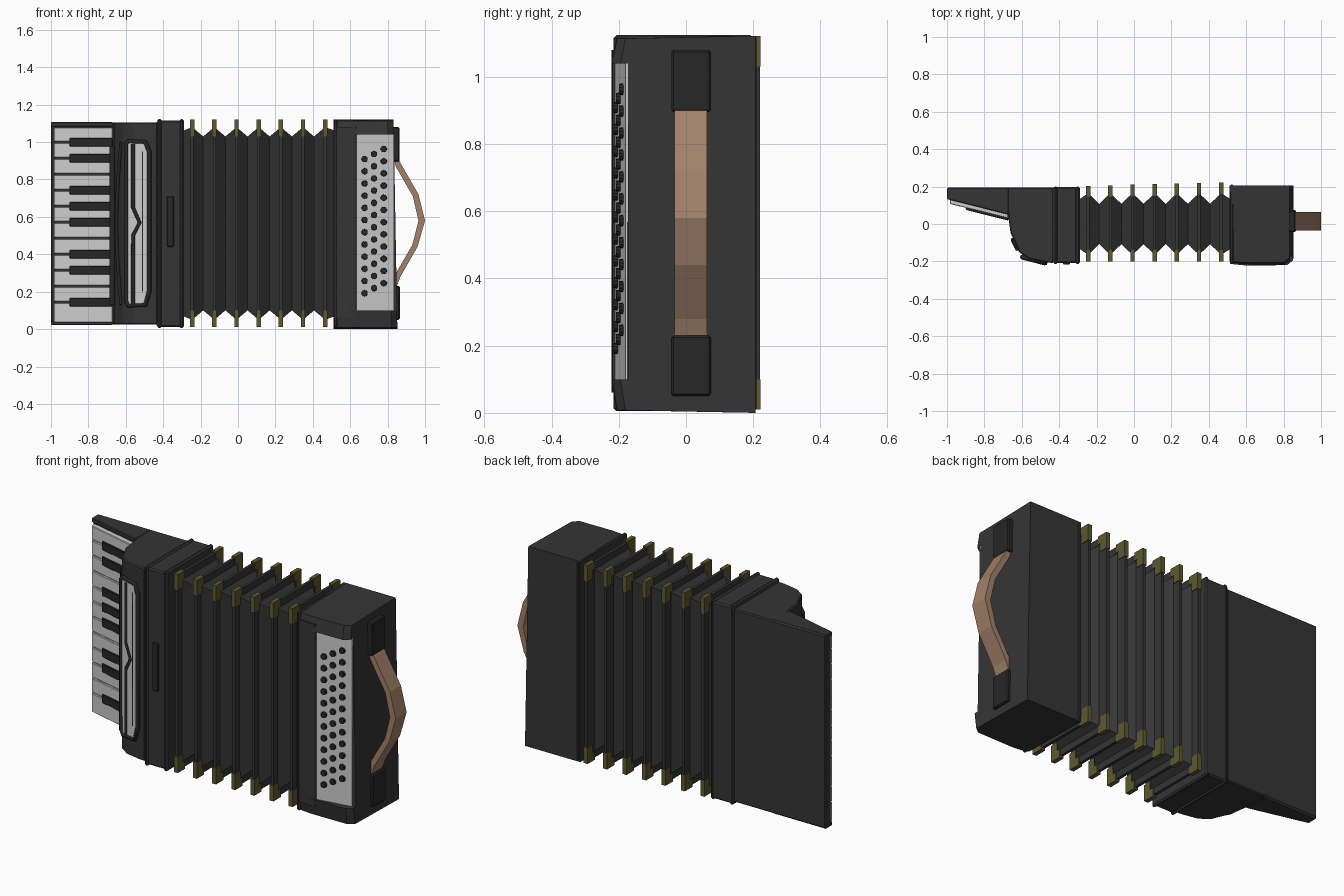
import bpy, bmesh, math
from mathutils import Matrix, Vector

if "Cube" in bpy.data.objects:
    bpy.data.objects.remove(bpy.data.objects["Cube"])


def material(name, r, g, b):
    m = bpy.data.materials.new(name)
    m.diffuse_color = (r, g, b, 1)
    m.use_nodes = True
    m.node_tree.nodes["Principled BSDF"].inputs["Base Color"].default_value = m.diffuse_color
    return m


BLACK = material("black_case", 0.035, 0.035, 0.035)
DARK = material("dark_trim", 0.02, 0.02, 0.02)
WHITE = material("ivory", 0.6, 0.6, 0.6)
GOLD = material("brass", 0.11, 0.1, 0.03)
LEATHER = material("leather", 0.36, 0.22, 0.14)


def finish(name, bm, mat, bevel=0):
    bmesh.ops.recalc_face_normals(bm, faces=bm.faces)
    me = bpy.data.meshes.new(name)
    bm.to_mesh(me)
    bm.free()
    me.materials.append(mat)
    ob = bpy.data.objects.new(name, me)
    bpy.context.collection.objects.link(ob)
    if bevel:
        mod = ob.modifiers.new("bevel", "BEVEL")
        mod.width = bevel
        mod.segments = 1
        mod.limit_method = "ANGLE"
    return ob


def prism(name, pts, axis, lo, hi, mat, bevel=0):
    """Extrude a flat outline along an axis; the outline uses the other two axes in order."""
    bm = bmesh.new()

    def place(p, h):
        return {"x": (h, p[0], p[1]), "y": (p[0], h, p[1]), "z": (p[0], p[1], h)}[axis]
    a = [bm.verts.new(place(p, lo)) for p in pts]
    b = [bm.verts.new(place(p, hi)) for p in pts]
    bm.faces.new(a)
    bm.faces.new(b[::-1])
    for i in range(len(pts)):
        j = (i + 1) % len(pts)
        bm.faces.new((a[i], a[j], b[j], b[i]))
    return finish(name, bm, mat, bevel)


def box(name, x, y, z, mat, bevel=0):
    return prism(name, [(x[0], y[0]), (x[1], y[0]), (x[1], y[1]), (x[0], y[1])], "z", *z, mat, bevel)


def tube(name, pts, radius, mat, closed):
    cu = bpy.data.curves.new(name, "CURVE")
    cu.dimensions = "3D"
    cu.bevel_depth = radius
    cu.bevel_resolution = 1
    sp = cu.splines.new("POLY")
    sp.points.add(len(pts) - 1)
    for p, q in zip(sp.points, pts):
        p.co = (*q, 1)
    sp.use_cyclic_u = closed
    cu.materials.append(mat)
    ob = bpy.data.objects.new(name, cu)
    bpy.context.collection.objects.link(ob)


# Treble case: keyboard slab and curved front block
prism("keyboard_case", [(-1, 0.195), (-0.43, 0.195), (-0.43, -0.208), (-0.47, -0.206), (-0.56, -0.188),
      (-0.615, -0.15), (-0.64, -0.09), (-0.66, -0.05), (-0.675, 0.065), (-1, 0.145)],
      "z", 0.025, 1.105, BLACK, 0.006)
for z in (0.022, 1.083):
    prism("keyboard_end_lip", [(-1, 0.19), (-1, 0.133), (-0.67, 0.05), (-0.67, 0.19)], "z", z, z + 0.024, BLACK, 0.004)
box("treble_flange", (-0.435, -0.29), (-0.208, 0.199), (0.012, 1.115), BLACK, 0.008)
for x in (-0.43, -0.312):
    box("flange_rib", (x, x + 0.022), (-0.215, 0.2), (0.005, 1.124), BLACK, 0.008)
box("bellows_catch", (-0.38, -0.343), (-0.217, -0.2), (0.44, 0.71), DARK, 0.004)


# Keys follow the sloping deck
def deck(x):
    return 0.133 - 0.24 * (x + 1)


def key(name, x0, x1, z0, z1, rise, mat):
    prism(name, [(x0, deck(x0) + 0.01), (x1, deck(x1) + 0.01), (x1, deck(x1) - rise),
                 (x0 + 0.008, deck(x0) - rise), (x0, deck(x0) - rise + 0.008)], "z", z0, z1, mat, 0.003)


pitch = 0.0856
for i in range(12):
    top = 1.085 - i * pitch
    bottom = top - pitch if i < 11 else 0.033
    key("white_key", -0.985, -0.672, bottom + 0.003, min(top, 1.08) - 0.003, 0.024, WHITE)
for i in (0, 1, 3, 4, 5, 7, 8, 10):
    z = 1.0 - i * pitch
    key("black_key", -0.9, -0.672, z - 0.023, z + 0.023, 0.036, DARK)


# Grille on the slanted front: pale plate, dark frame, centre bar
def slant(x, lift=0.0):
    return -0.175 - 0.26 * (x + 0.605) - lift


outline = [(-0.598, 0.99), (-0.585, 1.005), (-0.495, 1.0), (-0.475, 0.95),
           (-0.475, 0.2), (-0.495, 0.13), (-0.585, 0.125), (-0.598, 0.15)]
bm = bmesh.new()
face = bm.faces.new([bm.verts.new((x, slant(x, 0.004), z)) for x, z in outline])
ext = bmesh.ops.extrude_face_region(bm, geom=[face])
bmesh.ops.translate(bm, vec=(0, 0.02, 0), verts=[v for v in ext["geom"] if isinstance(v, bmesh.types.BMVert)])
finish("grille_plate", bm, WHITE)
tube("grille_frame", [(x, slant(x), z) for x, z in outline], 0.013, DARK, True)
tube("grille_bar", [(x, slant(x, 0.002), z) for x, z in
     [(-0.56, 0.99), (-0.56, 0.65), (-0.525, 0.57), (-0.56, 0.5), (-0.56, 0.13)]], 0.011, DARK, False)
tube("grille_side_bar", [(-0.51, slant(-0.51), 0.95), (-0.51, slant(-0.51), 0.2)], 0.005, DARK, False)
# Curved sill strip between keys and grille
tube("key_sill", [(-0.672, -0.055, 0.13), (-0.672, -0.055, 0.98)], 0.016, DARK, False)
tube("sill_arc", [(-0.625 - 0.025 * math.sin(math.pi * t / 8), -0.135 + 0.05 * math.sin(math.pi * t / 8),
     0.13 + 0.87 * t / 8) for t in range(9)], 0.01, DARK, False)

# Bellows: folded sleeve lofted through alternating rectangles
ridges = [-0.245 + 0.1185 * i for i in range(7)]
sections = [(-0.295, 0.13, 0.07)]
for i, x in enumerate(ridges):
    sections.append((x, 0.165, 0.05))
    sections.append((x + 0.059, 0.108, 0.1) if i < 6 else (0.52, 0.13, 0.07))
bm = bmesh.new()
rings = []
for x, hy, z in sections:
    rings.append([bm.verts.new((x, y, h)) for y, h in
                  ((-hy, z), (hy, z), (hy, 1.13 - z), (-hy, 1.13 - z))])
for a, b in zip(rings, rings[1:]):
    for i in range(4):
        j = (i + 1) % 4
        bm.faces.new((a[i], a[j], b[j], b[i]))
bm.faces.new(rings[0])
bm.faces.new(rings[-1][::-1])
finish("bellows", bm, BLACK)

# Fold edges with brass corner guards
for i, x in enumerate(ridges):
    back = 0.202 + 0.003 * i
    box("fold_edge", (x - 0.008, x + 0.008), (-0.194, back), (0.02, 1.112), BLACK)
    for cy, sy in ((-0.2, 1), (back + 0.002, -1)):
        for cz, sz in ((0.01, 1), (1.121, -1)):
            corner = [(0, 0), (0.065, 0), (0.065, 0.045), (0.045, 0.045), (0.045, 0.09), (0, 0.09)]
            prism("corner_guard", [(cy + sy * a, cz + sz * b) for a, b in corner],
                  "x", x - 0.012, x + 0.012, GOLD)

# Bass case: recessed middle with full end caps
left = [(0.51, 0.207), (0.51, -0.2), (0.53, -0.215), (0.6, -0.222)]
recess = left + [(0.63, -0.218), (0.642, -0.2), (0.852, -0.172), (0.852, 0.207)]
full = left + [(0.82, -0.22), (0.852, -0.195), (0.852, 0.207)]
bass = [prism("bass_case", recess, "z", 0.06, 1.08, BLACK),
        prism("bass_bottom_cap", full, "z", 0.0, 0.1, BLACK),
        prism("bass_top_cap", full, "z", 1.04, 1.122, BLACK)]
for ob in bass:
    for v in ob.data.vertices:
        if v.co.x > 0.8:
            v.co.x -= 0.018 * v.co.z
        if v.co.y < -0.18 and (v.co.z > 1.11 or v.co.z < 0.01):
            v.co.y += 0.015
            v.co.z += 0.008 if v.co.z < 0.5 else -0.008
box("bass_rib", (0.512, 0.532), (-0.214, 0.21), (0.008, 1.122), BLACK, 0.006)

# Button board and three staggered button rows
prism("button_board", [(0.632, -0.212), (0.832, -0.18), (0.832, -0.165), (0.632, -0.19)], "z", 0.1, 1.04, WHITE)
for x, top in ((0.677, 0.909), (0.727, 0.936), (0.779, 0.963)):
    for i in range(12):
        bm = bmesh.new()
        spot = Vector((x, -0.205 + 0.16 * (x - 0.677), top - 0.0652 * i))
        bmesh.ops.create_cone(bm, cap_ends=True, segments=10, radius1=0.018, radius2=0.016, depth=0.022,
                              matrix=Matrix.Translation(spot) @ Matrix.Rotation(math.pi / 2, 4, "X"))
        finish("bass_button", bm, DARK)

# Hand strap and its mounts
for z0, z1, x in ((0.05, 0.23, 0.865), (0.895, 1.08, 0.863)):
    box("strap_mount", (0.82, x), (-0.043, 0.074), (z0, z1), DARK, 0.006)
outer = [(0.85, 0.23), (0.868, 0.28), (0.96, 0.44), (1.0, 0.58), (0.965, 0.72), (0.865, 0.895), (0.85, 0.91)]
inner = [(0.835, 0.91), (0.843, 0.87), (0.935, 0.71), (0.965, 0.58), (0.932, 0.45), (0.845, 0.3), (0.835, 0.23)]
prism("hand_strap", outer + inner, "y", -0.034, 0.063, LEATHER)
